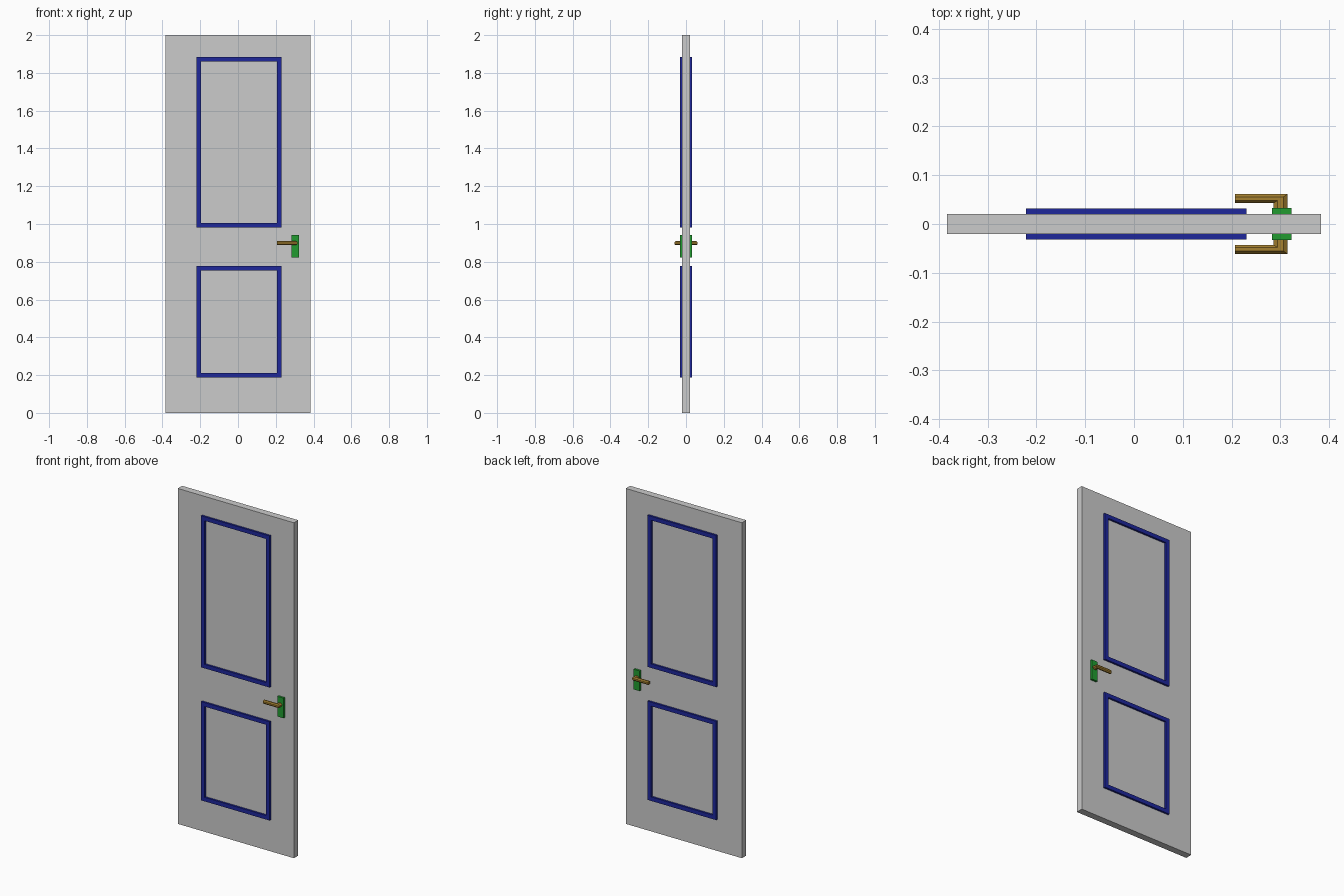
import bpy, bmesh
from math import cos, sin, pi

if "Cube" in bpy.data.objects:
    bpy.data.objects.remove(bpy.data.objects["Cube"])


def material(name, color):
    m = bpy.data.materials.new(name)
    m.diffuse_color = (*color, 1)
    m.use_nodes = True
    m.node_tree.nodes["Principled BSDF"].inputs["Base Color"].default_value = m.diffuse_color
    return m


BLUE = material("blue_trim", (0.013, 0.02, 0.33))
GREEN = material("green_plate", (0.015, 0.33, 0.03))
GOLD = material("gold_handle", (0.38, 0.22, 0.03))


def finish(name, bm, mat=None, mirror=True):
    bmesh.ops.recalc_face_normals(bm, faces=bm.faces)
    me = bpy.data.meshes.new(name)
    bm.to_mesh(me)
    bm.free()
    ob = bpy.data.objects.new(name, me)
    bpy.context.collection.objects.link(ob)
    if mat:
        me.materials.append(mat)
    if mirror:  # same part on the back of the door
        ob.modifiers.new("back_copy", 'MIRROR').use_axis = (False, True, False)
    return ob


def box(name, lo, hi, mat=None, mirror=True):
    bm = bmesh.new()
    bmesh.ops.create_cube(bm, size=1)
    for v in bm.verts:
        v.co = [(a + b) / 2 + c * (b - a) for a, b, c in zip(lo, hi, v.co)]
    return finish(name, bm, mat, mirror)


def bridge(bm, a, b):
    n = len(a)
    for i in range(n):
        j = (i + 1) % n
        bm.faces.new((a[i], a[j], b[j], b[i]))


def frame(name, x0, x1, z0, z1, w, y0, y1, mat):
    # closed rectangular loop of square-edged moulding
    bm = bmesh.new()
    loops = [[bm.verts.new(p) for p in ((x0 + d, y, z0 + d), (x1 - d, y, z0 + d),
                                        (x1 - d, y, z1 - d), (x0 + d, y, z1 - d))]
             for d, y in ((0, y0), (0, y1), (w, y1), (w, y0))]
    for i in range(4):
        bridge(bm, loops[i], loops[(i + 1) % 4])
    return finish(name, bm, mat)


# Door slab
box("door_slab", (-0.383, -0.0205, 0), (0.383, 0.0205, 2), mirror=False)

# Raised panel mouldings
frame("upper_panel_trim", -0.221, 0.231, 0.981, 1.885, 0.024, -0.0205, -0.032, BLUE)
frame("lower_panel_trim", -0.221, 0.231, 0.188, 0.777, 0.024, -0.0205, -0.032, BLUE)

# Handle back plate
box("handle_plate", (0.283, -0.033, 0.823), (0.323, -0.0205, 0.943), GREEN)

# Lever handle: octagonal bar with a mitred corner
bm = bmesh.new()
angles = [(k + 0.5) * pi / 4 for k in range(8)]
s = 1 / cos(pi / 8)
RX, RY, RZ = 0.014 * s, 0.009 * s, 0.011 * s
XC, YC, ZC = 0.3005, -0.052, 0.899
base = [bm.verts.new((XC + RX * cos(a), -0.033, ZC + RZ * sin(a))) for a in angles]
corner = [bm.verts.new((XC + RX * cos(a), YC - RY * cos(a), ZC + RZ * sin(a))) for a in angles]
tip = [bm.verts.new((0.207, YC - RY * cos(a), ZC + RZ * sin(a))) for a in angles]
bridge(bm, base, corner)
bridge(bm, corner, tip)
bm.faces.new(base)
bm.faces.new(tip)
finish("lever_handle", bm, GOLD)
